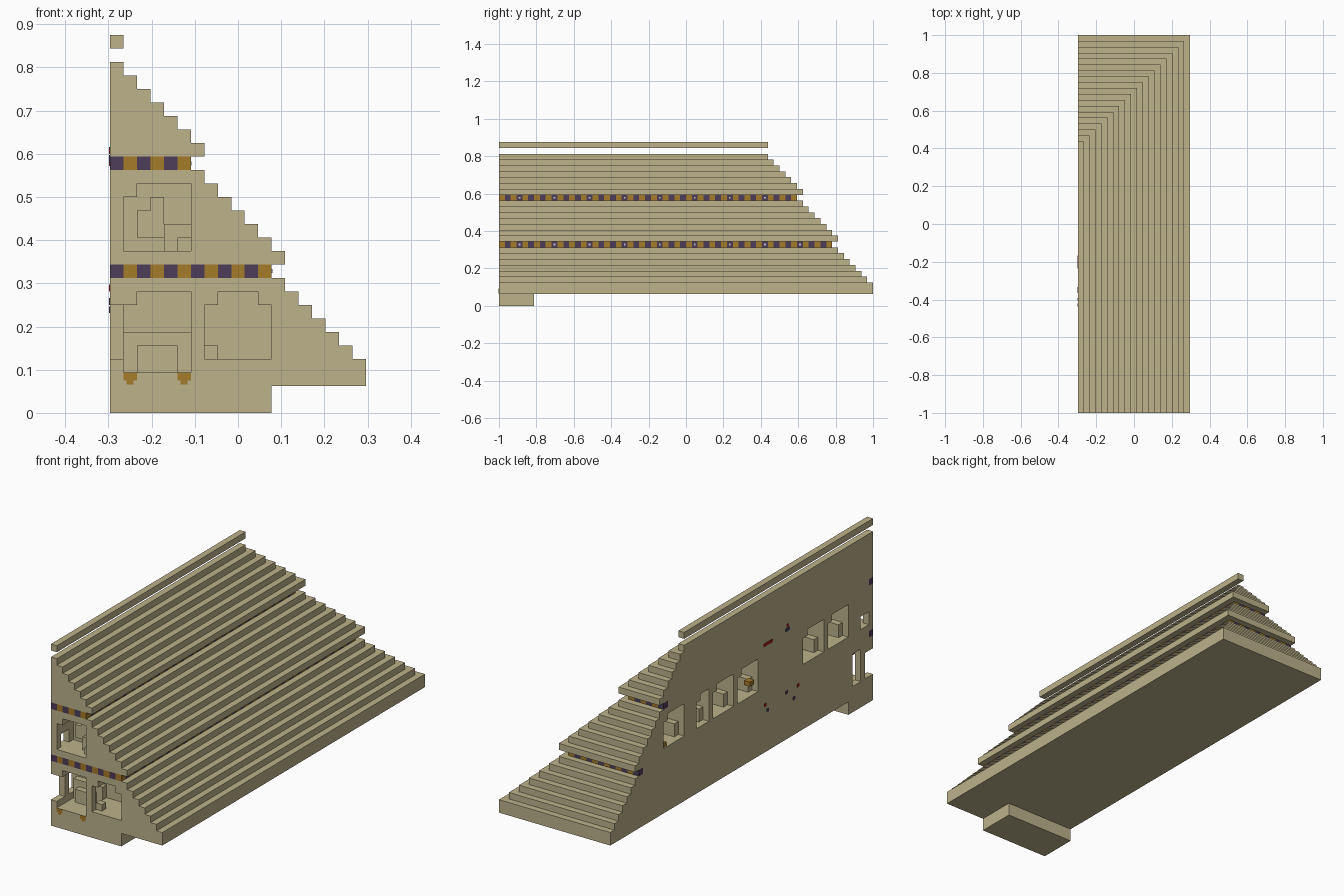
import bpy, bmesh
from mathutils import Matrix, Vector

default = bpy.data.objects.get("Cube")
if default:
    bpy.data.objects.remove(default, do_unlink=True)

U = 1 / 32                        # one building block
ORIGIN = Vector((-9.5, -32, 0))   # block grid corner: flat side, front, ground


def material(name, r, g, b):
    m = bpy.data.materials.new(name)
    m.use_nodes = True
    m.diffuse_color = (r, g, b, 1)
    m.node_tree.nodes["Principled BSDF"].inputs["Base Color"].default_value = (r, g, b, 1)
    return m


SAND = material("sandstone", .51, .445, .26)
PURPLE = material("dark purple", .076, .048, .098)
GOLD = material("gold", .376, .198, .023)
RED = material("red", .3, .015, .01)
PALE = material("pale", .6, .55, .6)


def blocks(name, boxes, mat):
    """One object from boxes given as (x0, x1, y0, y1, z0, z1) in blocks."""
    bm = bmesh.new()
    for x0, x1, y0, y1, z0, z1 in boxes:
        centre = (ORIGIN + Vector((x0 + x1, y0 + y1, z0 + z1)) / 2) * U
        size = Vector((x1 - x0, y1 - y0, z1 - z0)) * U
        place = Matrix.Translation(centre) @ Matrix.Diagonal(size).to_4x4()
        bmesh.ops.create_cube(bm, size=1, matrix=place)
    mesh = bpy.data.meshes.new(name)
    bm.to_mesh(mesh)
    bm.free()
    mesh.materials.append(mat)
    obj = bpy.data.objects.new(name, mesh)
    bpy.context.collection.objects.link(obj)
    return obj


# Openings of the lower porch
cuts = [
    (1, 6, -1, 5, 3, 8), (2, 6, -1, 5, 8, 9),      # left bay
    (7, 12, -1, 5, 4, 8), (8, 11, -1, 5, 8, 9),    # right bay
    (6, 7, 1, 5, 4, 8),                            # passage behind pillar
    (-1, 1, -1, 2, 4, 8), (-1, 1, 3, 5, 4, 9),     # open corner and side slit
]
# Openings of the upper porch
cuts += [(1, 6, -1, 4, 12, 16), (2, 6, -1, 4, 16, 17), (-1, 1, 1, 3, 12, 14)]
# Row of rooms along the flat side
ROOMS = (6, 12, 28, 34, 40, 46)
for y in ROOMS:
    width = 3 if y == 40 else 5
    cuts += [(-1, 4, y, y + width, 12, 16), (-1, 4, y, y + width - 1, 16, 17)]

# Tiers: (bottom, top, width); every tier steps in equally on side and back
tiers = [(2, 4, 19)]
tiers += [(z, z + 1, 22 - z) for z in range(4, 10)]
tiers += [(z, z + 1, 24 - z) for z in range(11, 18)]
tiers += [(z, z + 1, 26 - z) for z in range(19, 26)]
BACK = 45                         # back edge of a tier is BACK + width


def carve(obj, z0, z1):
    """Cut the openings that reach into this tier."""
    tools = [(a, b, c, d, max(e, z0 - 1), min(f, z1 + 1))
             for a, b, c, d, e, f in cuts if e < z1 and f > z0]
    for box in tools:
        cutter = blocks("opening_cutter", [box], SAND)
        cutter.hide_render = True
        mod = obj.modifiers.new("opening", "BOOLEAN")
        mod.operation = "DIFFERENCE"
        mod.solver = "EXACT"
        mod.object = cutter
        bpy.context.view_layer.update()
        cut_mesh = bpy.data.meshes.new_from_object(
            obj.evaluated_get(bpy.context.evaluated_depsgraph_get()))
        obj.modifiers.clear()
        obj.data = cut_mesh
        bpy.data.objects.remove(cutter, do_unlink=True)


for z0, z1, w in tiers:
    tier = blocks("roof_tier", [(0, w, 0, BACK + w, z0, z1)], SAND)
    carve(tier, z0, z1)

blocks("ridge_beam", [(0, 1, 0, BACK + 1, 27, 28)], SAND)
blocks("entrance_base", [(0, 12, 0, 6, 0, 2)], SAND)

# Chequered friezes: a plain core with a ring of alternating blocks
for z, w in ((10, 12), (18, 6)):
    end = BACK + w - 1
    blocks("frieze_core", [(0, w - 1, 1, end, z, z + 1)], SAND)
    ring = {(i, j) for i in range(w) for j in (0, end)}
    ring |= {(w - 1, j) for j in range(end + 1)}
    for parity, mat, name in ((0, PURPLE, "frieze_purple"), (1, GOLD, "frieze_gold")):
        cells = sorted(c for c in ring if sum(c) % 2 == parity)
        blocks(name, [(i, i + 1, j, j + 1, z, z + 1) for i, j in cells], mat)
    blocks("frieze_studs", [(w, w + .05, j + .35, j + .65, z + .35, z + .65)
                            for j in range(3, end, 6)], PALE)

# Furniture in the porches
blocks("porch_bench", [(1, 6, 4, 5, 3, 6), (2, 5, 3, 4, 3, 5)], SAND)
blocks("porch_block", [(7, 8, 1, 2, 4, 5)], SAND)
blocks("balcony_steps", [(4, 6, 2, 4, 12, 14), (3, 4, 3, 4, 13, 16),
                         (2, 3, 3, 4, 13, 15), (5, 6, 1, 2, 12, 13)], SAND)

# Furniture in the side rooms
for y in ROOMS:
    blocks("room_bench", [(1, 3, y, y + 1, 12, 14), (3, 4, y, y + 2, 12, 15)], SAND)
blocks("room_lantern", [(0, 1, 29, 30, 13.5, 14.2)], GOLD)
blocks("corner_lantern", [(.2, .8, 50, 51, 12, 12.6)], GOLD)

# Hanging lamps painted on the front
for x in (1, 5):
    blocks("front_lamp", [(x, x + 1, -.05, 0, 2.4, 3),
                          (x + .25, x + .75, -.05, 0, 2.1, 2.4)], GOLD)


def wall_marks(name, spots, mat):
    blocks(name, [(-.05, 0, y, y + w, z, z + .5) for y, z, w in spots], mat)


# Small painted marks on the flat side
wall_marks("wall_mark_red", [(24.5, 18.3, 2.2), (26, 9, .6), (18, 9, .5), (20.6, 19.2, .5)], RED)
wall_marks("wall_mark_purple", [(20.3, 18.6, 1), (25.4, 8, .6), (20.8, 9, .5), (19, 7.4, .5)], PURPLE)
